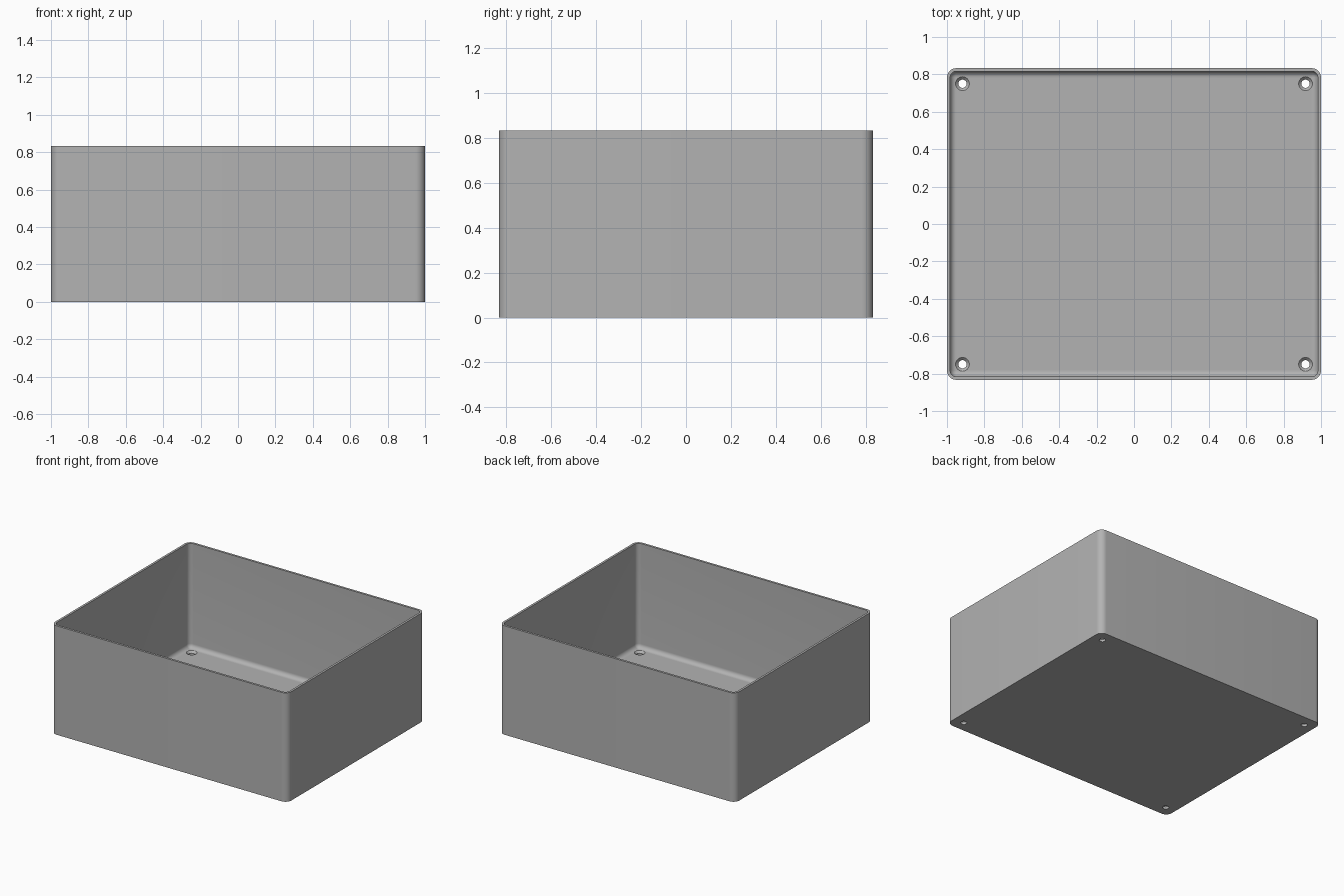
import bpy, bmesh
from math import sin, cos, pi

if "Cube" in bpy.data.objects:
    bpy.data.objects.remove(bpy.data.objects["Cube"])

HX, HY, H = 1.0, 0.833, 0.833      # half sizes and height
WALL, FLOOR = 0.017, 0.033         # thicknesses
R_OUT, FILLET = 0.05, 0.033        # corner and floor radii

grey = bpy.data.materials.new("plain_grey")
grey.use_nodes = True
colour = (0.45, 0.45, 0.45, 1)
grey.diffuse_color = colour
grey.node_tree.nodes["Principled BSDF"].inputs["Base Color"].default_value = colour


def ring(bm, inset, z, steps=10):
    """Rounded rectangle, inset from the outer wall."""
    r = max(R_OUT - inset, 0.001)
    x, y = HX - inset - r, HY - inset - r
    verts = []
    for q, (sx, sy) in enumerate([(1, 1), (-1, 1), (-1, -1), (1, -1)]):
        for i in range(steps + 1):
            a = (q + i / steps) * pi / 2
            verts.append(bm.verts.new((sx * x + r * cos(a), sy * y + r * sin(a), z)))
    return verts


def loft(name, rings_of):
    """Skin closed rings and cap both ends."""
    bm = bmesh.new()
    rings = rings_of(bm)
    for a, b in zip(rings, rings[1:]):
        for i in range(len(a)):
            j = (i + 1) % len(a)
            bm.faces.new((a[i], a[j], b[j], b[i]))
    bm.faces.new(rings[0][::-1])
    bm.faces.new(rings[-1])
    bmesh.ops.recalc_face_normals(bm, faces=bm.faces)
    mesh = bpy.data.meshes.new(name)
    bm.to_mesh(mesh)
    bm.free()
    obj = bpy.data.objects.new(name, mesh)
    bpy.context.collection.objects.link(obj)
    mesh.materials.append(grey)
    return obj


# Open tray: outside wall, rim, inside wall, rounded floor edge
profile = [(0, 0), (0, H), (WALL, H)]
for k in range(9):
    a = k / 8 * pi / 2
    profile.append((WALL + FILLET * (1 - cos(a)), FLOOR + FILLET * (1 - sin(a))))
tray = loft("open_box", lambda bm: [ring(bm, d, z) for d, z in profile])

# Countersunk screw holes in the floor corners
hole_profile = [(0.022, -0.05), (0.022, 0.018), (0.038, 0.034), (0.038, 0.07)]


def circle(bm, cx, cy, r, z, n=32):
    return [bm.verts.new((cx + r * cos(2 * pi * i / n), cy + r * sin(2 * pi * i / n), z))
            for i in range(n)]


bpy.context.view_layer.objects.active = tray
tray.select_set(True)
for sx in (-1, 1):
    for sy in (-1, 1):
        cutter = loft("hole_cutter", lambda bm: [
            circle(bm, sx * (HX - 0.083), sy * (HY - 0.083), r, z) for r, z in hole_profile])
        cutter.hide_render = True
        cut = tray.modifiers.new("screw_hole", "BOOLEAN")
        cut.operation = "DIFFERENCE"
        cut.solver = "EXACT"
        cut.object = cutter
        bpy.ops.object.modifier_apply(modifier=cut.name)
        bpy.data.objects.remove(cutter)

bpy.ops.object.shade_smooth_by_angle(angle=0.5)
